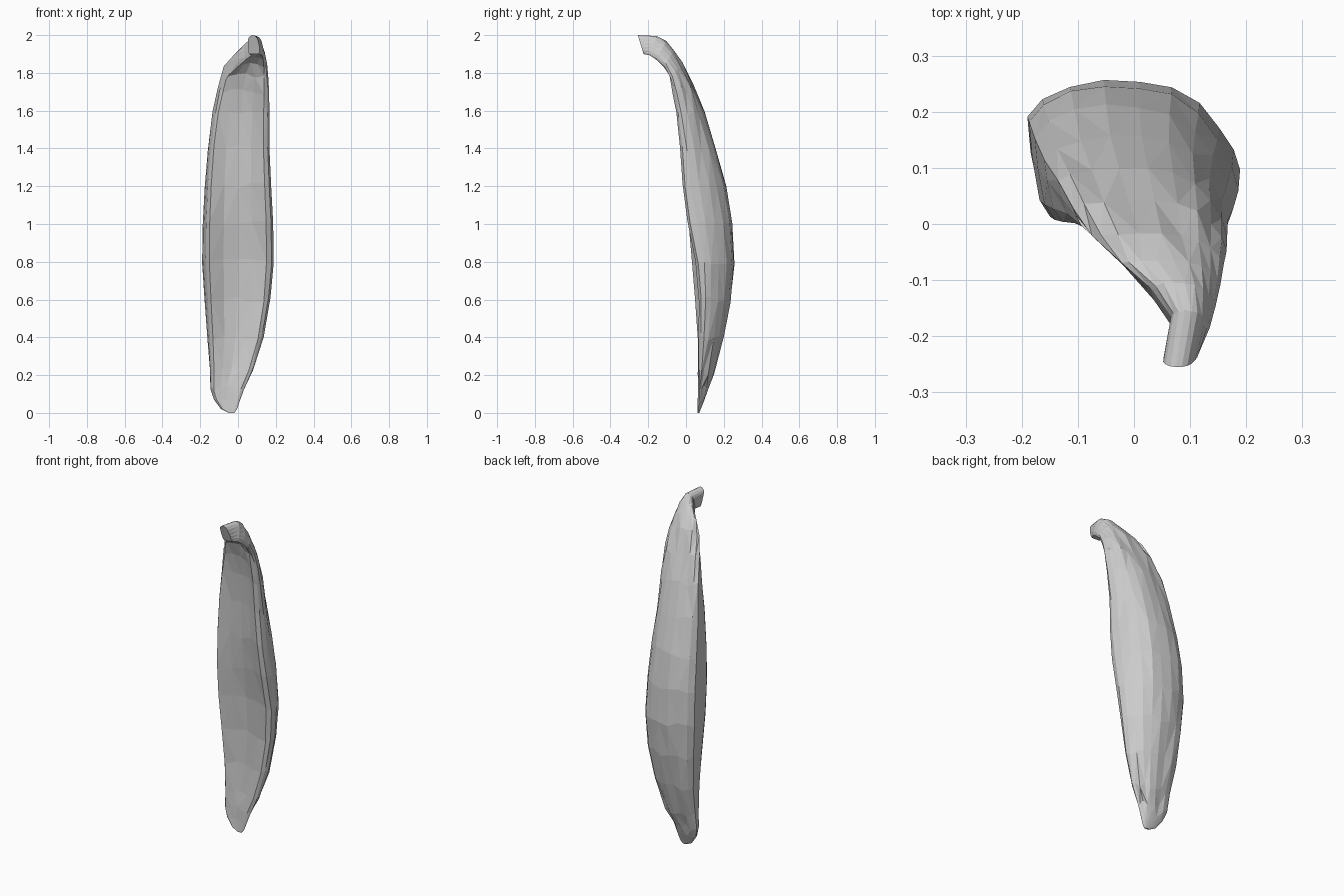
import bpy, bmesh, random
random.seed(4)

# Rings from foot to hooked stem: z front, z back, x left, x right,
# y of front-left edge, y of front-right edge, y of back, depth of front hollow
RINGS = [
    (0.00, 0.00, -0.05, -0.02, 0.062, 0.062, 0.070, .1),
    (0.02, 0.02, -0.09, -0.005, 0.062, 0.062, 0.078, .1),
    (0.07, 0.07, -0.127, 0.012, 0.062, 0.062, 0.098, .15),
    (0.13, 0.13, -0.146, 0.033, 0.062, 0.062, 0.118, .18),
    (0.22, 0.22, -0.149, 0.080, 0.062, 0.064, 0.148, .2),
    (0.40, 0.40, -0.162, 0.136, 0.060, 0.066, 0.200, .2),
    (0.60, 0.60, -0.178, 0.172, 0.048, 0.068, 0.237, .2),
    (0.80, 0.80, -0.190, 0.189, 0.028, 0.050, 0.256, .2),
    (1.00, 1.00, -0.187, 0.186, 0.012, 0.005, 0.246, .2),
    (1.20, 1.20, -0.177, 0.176, 0.010, -0.025, 0.212, .2),
    (1.40, 1.40, -0.160, 0.167, 0.010, -0.037, 0.158, .22),
    (1.58, 1.58, -0.135, 0.166, 0.008, -0.057, 0.100, .25),
    (1.70, 1.73, -0.108, 0.165, -0.006, -0.075, 0.042, .3),
    (1.77, 1.84, -0.075, 0.160, -0.030, -0.090, -0.015, .3),
    (1.83, 1.92, -0.022, 0.154, -0.080, -0.120, -0.065, .25),
    (1.87, 1.97, 0.030, 0.145, -0.140, -0.160, -0.105, .15),
    (1.893, 1.995, 0.066, 0.135, -0.190, -0.193, -0.155, .1),
    (1.90, 2.00, 0.052, 0.115, -0.222, -0.225, -0.255, 0),
]
# Cross-section: u across, v from front edge to the rounded back;
# the first five points carry the hollow (third value is its share)
SECTION = [(0.10, 0, 0), (0.30, 0, .75), (0.50, 0, 1), (0.70, 0, .75), (0.90, 0, 0),
           (0.97, .08, 0), (1.0, .22, 0), (0.97, .40, 0), (0.90, .61, 0), (0.81, .80, 0),
           (0.68, .93, 0), (0.53, .985, 0), (0.36, 1, 0), (0.20, .95, 0), (0.07, .86, 0),
           (0, .72, 0), (0.015, .45, 0), (0.05, .14, 0)]

bm = bmesh.new()
loops = []
for i, (zf, zb, xl, xr, yl, yr, yb, hollow) in enumerate(RINGS):
    loop = []
    wobble = 0.003 if 2 < i < 14 else 0
    for u, v, share in SECTION:
        v += hollow * share
        front = yl + (yr - yl) * u
        x = xl + (xr - xl) * u
        y = front + (yb - front) * v + random.uniform(-wobble, wobble)
        z = zf + (zb - zf) * v + random.uniform(-wobble, wobble) * 6
        loop.append(bm.verts.new((x, y, z)))
    loops.append(loop)

# Skin between rings and close both ends
n = len(SECTION)
for a, b in zip(loops, loops[1:]):
    for k in range(n):
        bm.faces.new((a[k], a[(k + 1) % n], b[(k + 1) % n], b[k]))
bm.faces.new(loops[0][::-1])
bm.faces.new(loops[-1])
# Irregular flat facets
bmesh.ops.triangulate(bm, faces=bm.faces[:], quad_method='SHORT_EDGE')
bmesh.ops.recalc_face_normals(bm, faces=bm.faces[:])

mesh = bpy.data.meshes.new("curved_pod")
bm.to_mesh(mesh)
bm.free()
bpy.context.collection.objects.link(bpy.data.objects.new("curved_pod", mesh))
